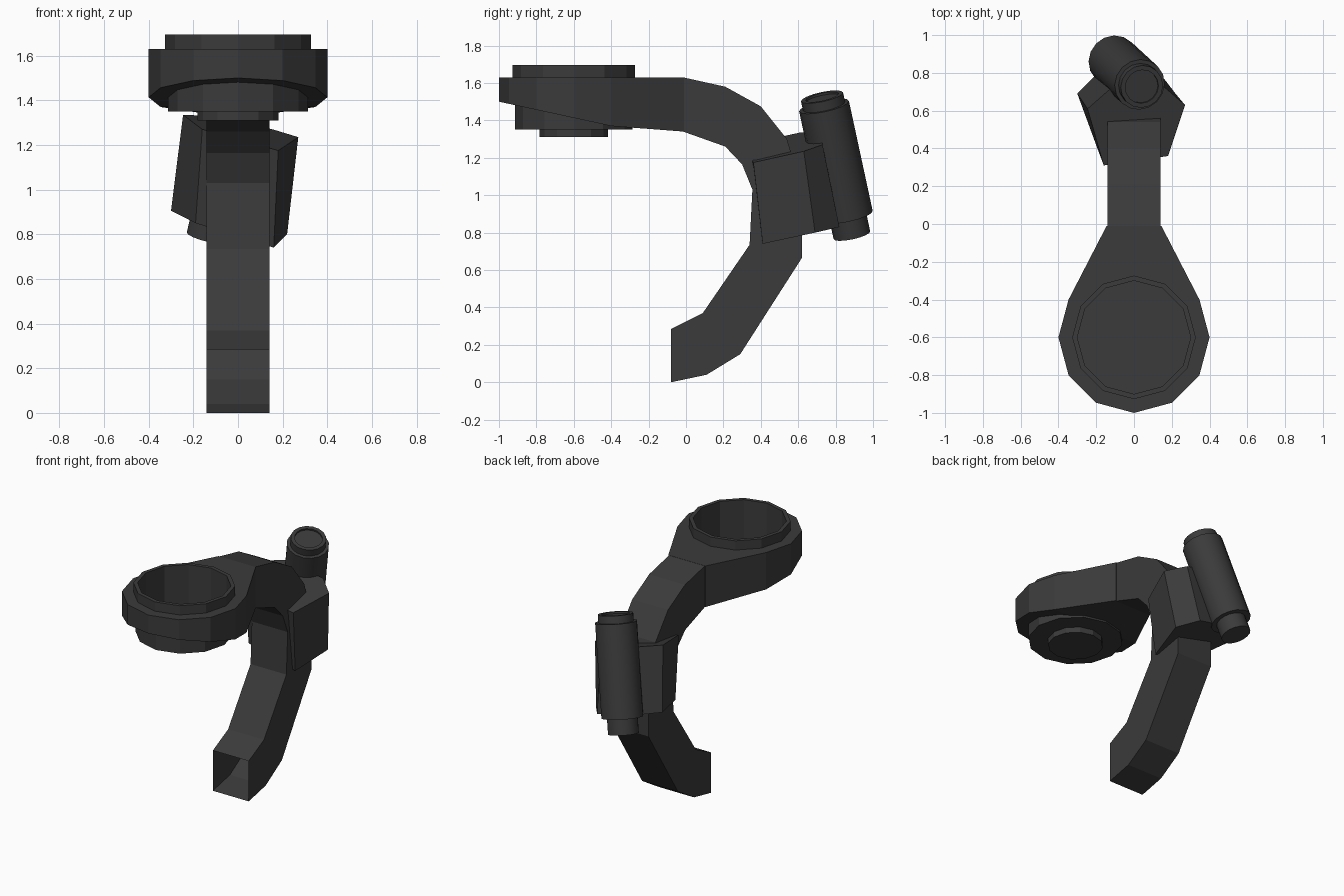
import bpy, bmesh, math
from mathutils import Vector

if "Cube" in bpy.data.objects:
    bpy.data.objects.remove(bpy.data.objects["Cube"])

mat = bpy.data.materials.new("dark_grey")
mat.diffuse_color = (0.043, 0.043, 0.043, 1)
mat.use_nodes = True
mat.node_tree.nodes["Principled BSDF"].inputs["Base Color"].default_value = mat.diffuse_color


def finish(name, verts, faces):
    """Make an object from points and faces with outward normals."""
    me = bpy.data.meshes.new(name)
    bm = bmesh.new()
    vs = [bm.verts.new(v) for v in verts]
    for f in faces:
        bm.faces.new([vs[i] for i in f])
    bmesh.ops.remove_doubles(bm, verts=bm.verts, dist=1e-5)
    bmesh.ops.recalc_face_normals(bm, faces=bm.faces)
    bm.to_mesh(me)
    bm.free()
    me.materials.append(mat)
    ob = bpy.data.objects.new(name, me)
    bpy.context.collection.objects.link(ob)
    return ob


def prism(name, a, b, open_side=None, tri_caps=False):
    """Skin two matching loops; optionally leave one side face open."""
    n = len(a)
    faces = [(i, (i + 1) % n, n + (i + 1) % n, n + i) for i in range(n) if i != open_side]
    if tri_caps:
        # strips between mirrored points of a symmetric plan
        for o in (0, n):
            for i in range(n // 2):
                j = n - 1 - i
                if j - i >= 3:
                    faces.append((o + i, o + i + 1, o + j - 1, o + j))
                elif j - i == 2:
                    faces.append((o + i, o + i + 1, o + j))
    else:
        faces += [tuple(range(n)), tuple(range(n, 2 * n))]
    return finish(name, list(a) + list(b), faces)


def lathe(name, profile, sides, origin, axis=(0, 0, 1)):
    """Spin (radius, height) points around an axis."""
    axis = Vector(axis)
    q = Vector((0, 0, 1)).rotation_difference(axis)
    verts, faces, m = [], [], len(profile)
    for s in range(sides):
        t = 2 * math.pi * s / sides
        for r, h in profile:
            verts.append(Vector(origin) + q @ Vector((r * math.cos(t), r * math.sin(t), h)))
    for s in range(sides):
        e = (s + 1) % sides
        for k in range(m - 1):
            p = [s * m + k, e * m + k, e * m + k + 1, s * m + k + 1]
            if profile[k][0] == 0:
                p = [p[0], p[2], p[3]]
            elif profile[k + 1][0] == 0:
                p = p[:3]
            faces.append(p)
    return finish(name, verts, faces)


# curved arm, open at its lower front end
outline = [(-.08, .285), (.09, .37), (.34, .735), (.355, 1.03), (.30, 1.165), (.21, 1.26),
           (-.015, 1.34), (-.015, 1.63), (.21, 1.58), (.40, 1.475), (.54, 1.30), (.62, 1.03),
           (.62, .665), (.29, .15), (.11, .04), (-.08, 0)]
prism("curved_arm", [(-.14, y, z) for y, z in outline], [(.14, y, z) for y, z in outline],
      open_side=len(outline) - 1)

# ring holder: twelve-sided ring drawn out into the arm, with a sloping underside
plan = [(-.145, -.01)]
plan += [(.4 * math.cos(math.radians(t)), -.6 + .4 * math.sin(math.radians(t)))
         for t in range(150, 391, 30)]
plan += [(.145, -.01)]


def underside(y):
    return 1.5 - .217 * (y + 1) if y < -.3 else 1.34


holder = prism("ring_holder", [(x, y, 1.63) for x, y in plan],
               [(x, y, underside(y)) for x, y in plan], tri_caps=True)
cutter = lathe("ring_cutter", [(0, 1.2), (.305, 1.2), (.305, 1.8), (0, 1.8)], 12, (0, -.6, 0))
cutter.hide_render = True
cutter.hide_viewport = True
cutter.display_type = 'WIRE'
mod = holder.modifiers.new("hole", 'BOOLEAN')
mod.operation = 'DIFFERENCE'
mod.solver = 'EXACT'
mod.object = cutter

# hollow cup inside the ring, with raised rim and stepped base
lathe("cup", [(0, 1.31), (.182, 1.31), (.182, 1.35), (.313, 1.35), (.313, 1.6), (.327, 1.6),
              (.327, 1.695), (.30, 1.695), (.30, 1.365), (0, 1.365)], 12, (0, -.6, 0))

# tilted clamp around the arm
top = [(-.16, .31, 1.27), (-.246, .61, 1.335), (-.12, .72, 1.33),
       (.155, .73, 1.27), (.27, .63, 1.235), (.18, .36, 1.175)]
bottom = [(-.19, .39, .85), (-.30, .69, .905), (-.19, .80, .90),
          (.12, .82, .83), (.22, .69, .80), (.16, .41, .74)]
prism("clamp", top, bottom)

# tilted barrel with a collar, recessed end and narrow tail
start, end = Vector((-.108, .865, .888)), Vector((.03, .738, 1.476))
length = (end - start).length
barrel = lathe("barrel", [(0, -.107), (.10, -.107), (.10, 0), (.136, 0), (.136, length),
                          (.115, length), (.115, length + .052), (.09, length + .052),
                          (.09, length + .04), (0, length + .04)],
               16, start, (end - start).normalized())
bpy.ops.object.select_all(action='DESELECT')
barrel.select_set(True)
bpy.context.view_layer.objects.active = barrel
bpy.ops.object.shade_smooth_by_angle(angle=math.radians(35))
